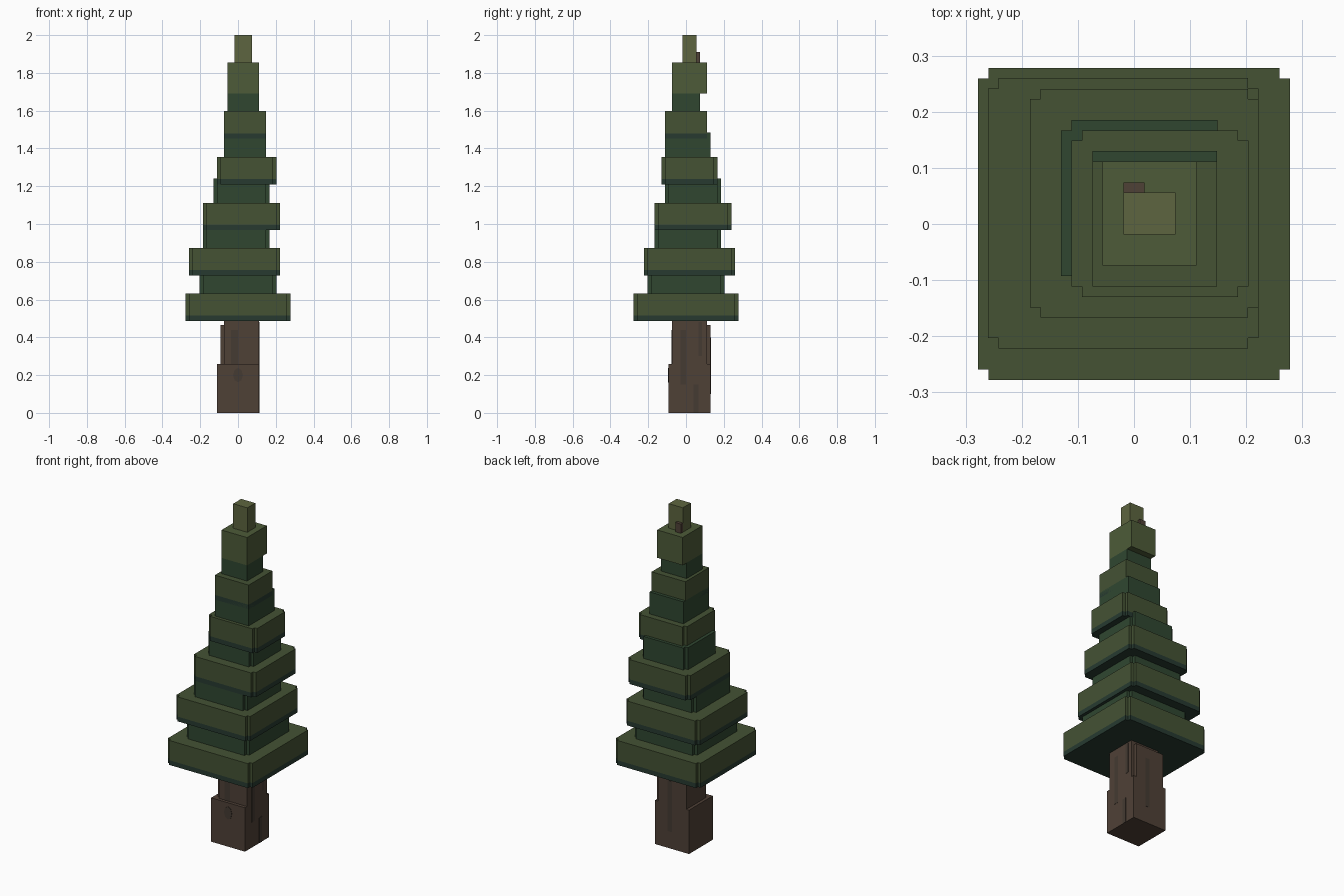
import bpy, bmesh

if "Cube" in bpy.data.objects:
    bpy.data.objects.remove(bpy.data.objects["Cube"])

V = 0.0185  # one step of the blocky grid


def material(name, rgb):
    m = bpy.data.materials.new(name)
    m.diffuse_color = (*rgb, 1)
    m.use_nodes = True
    m.node_tree.nodes["Principled BSDF"].inputs["Base Color"].default_value = m.diffuse_color
    return m


NEEDLE = material("needle_green", (0.058, 0.085, 0.034))
SHADE = material("shaded_green", (0.029, 0.062, 0.030))
UNDER = material("underside_green", (0.020, 0.042, 0.030))
BRIGHT = material("bright_green", (0.075, 0.105, 0.040))
TIP = material("tip_green", (0.110, 0.130, 0.050))
BARK = material("bark", (0.078, 0.052, 0.037))
DARK_BARK = material("dark_bark", (0.058, 0.043, 0.032))


def prism(name, x0, x1, y0, y1, z0, z1, mat, notch=0.0):
    """Upright block, optionally with a square step cut from each corner."""
    n = notch
    if n:
        pts = [(x0 + n, y0), (x1 - n, y0), (x1 - n, y0 + n), (x1, y0 + n),
               (x1, y1 - n), (x1 - n, y1 - n), (x1 - n, y1), (x0 + n, y1),
               (x0 + n, y1 - n), (x0, y1 - n), (x0, y0 + n), (x0 + n, y0 + n)]
    else:
        pts = [(x0, y0), (x1, y0), (x1, y1), (x0, y1)]
    bm = bmesh.new()
    base = bm.faces.new([bm.verts.new((x, y, z0)) for x, y in pts])
    top = bmesh.ops.extrude_face_region(bm, geom=[base])["geom"]
    bmesh.ops.translate(bm, vec=(0, 0, z1 - z0),
                        verts=[g for g in top if isinstance(g, bmesh.types.BMVert)])
    bmesh.ops.recalc_face_normals(bm, faces=bm.faces)
    me = bpy.data.meshes.new(name)
    bm.to_mesh(me)
    bm.free()
    me.materials.append(mat)
    ob = bpy.data.objects.new(name, me)
    bpy.context.collection.objects.link(ob)
    return ob


# Trunk: core, wider middle and flared foot
prism("trunk_core", -0.074, 0.111, -0.074, 0.111, 0.26, 0.49, BARK)
prism("trunk_middle", -0.093, 0.093, -0.056, 0.13, 0.26, 0.465, BARK)
prism("trunk_foot", -0.111, 0.111, -0.093, 0.13, 0, 0.26, BARK)

# Thin bark streaks just proud of the trunk
E = 0.0015
prism("bark_streak_front", -0.037, 0.0, -0.074 - E, -0.07, 0.26, 0.44, DARK_BARK)
for i, (y0, y1, z0, z1) in enumerate([(-0.03, 0.0, 0.15, 0.44),
                                      (0.065, 0.085, 0.30, 0.48),
                                      (0.04, 0.065, 0.0, 0.15)]):
    prism(f"bark_streak_right_{i + 1}", 0.107, 0.111 + E, y0, y1, z0, z1, DARK_BARK)
prism("bark_streak_back", 0.0, 0.03, 0.126, 0.13 + E, 0.1, 0.4, DARK_BARK)

# Knot on the front of the foot
bpy.ops.mesh.primitive_cylinder_add(vertices=8, radius=1, depth=0.008,
                                    location=(0, -0.0915, 0.2),
                                    rotation=(1.5708, 0, 0))
knot = bpy.context.object
knot.name = "knot"
knot.scale = (0.026, 0.038, 1)
knot.data.materials.append(DARK_BARK)

# Branch tiers, each with a dark lower band: x0, x1, y0, y1, z0, z1, notch
tiers = [(-0.278, 0.278, -0.278, 0.278, 0.487, 0.632, V),
         (-0.26, 0.222, -0.222, 0.26, 0.728, 0.873, V),
         (-0.185, 0.222, -0.167, 0.241, 0.967, 1.112, V),
         (-0.111, 0.204, -0.13, 0.167, 1.21, 1.355, V),
         (-0.074, 0.148, -0.111, 0.111, 1.452, 1.597, 0)]
for i, (x0, x1, y0, y1, z0, z1, n) in enumerate(tiers):
    prism(f"tier_{i + 1}", x0, x1, y0, y1, z0 + 0.028, z1, NEEDLE, n)
    prism(f"tier_band_{i + 1}", x0, x1, y0, y1, z0, z0 + 0.028, UNDER, n)

# Shaded inner foliage between the tiers
necks = [(-0.204, 0.204, -0.204, 0.204, 0.632, 0.728, V),
         (-0.185, 0.167, -0.167, 0.185, 0.873, 0.967, V),
         (-0.13, 0.167, -0.111, 0.185, 1.112, 1.242, V),
         (-0.074, 0.148, -0.111, 0.13, 1.355, 1.485, 0),
         (-0.056, 0.111, -0.074, 0.074, 1.597, 1.69, 0)]
for i, (x0, x1, y0, y1, z0, z1, n) in enumerate(necks):
    prism(f"inner_foliage_{i + 1}", x0, x1, y0, y1, z0, z1, SHADE, n)

# Crown and tip, with a bit of trunk showing behind the tip
prism("crown", -0.056, 0.111, -0.074, 0.111, 1.69, 1.855, BRIGHT)
prism("tip", -0.0185, 0.074, -0.0185, 0.056, 1.855, 2.0, TIP)
prism("twig", -0.0185, 0.0185, 0.056, 0.074, 1.855, 1.91, BARK)
